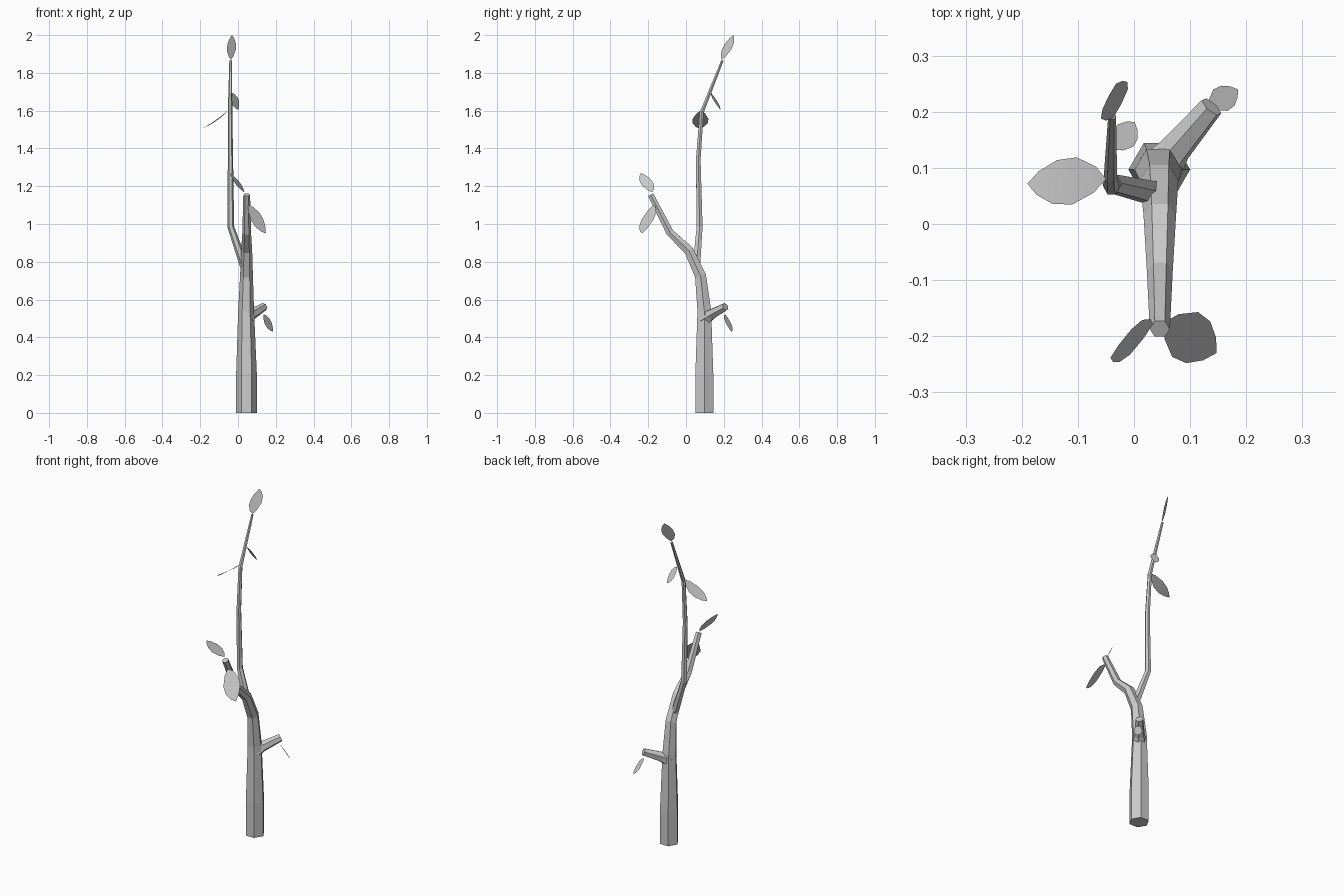
import bpy, math
from mathutils import Vector

if "Cube" in bpy.data.objects:
    bpy.data.objects.remove(bpy.data.objects["Cube"])


def make_object(name, verts, faces, smooth=False):
    mesh = bpy.data.meshes.new(name)
    mesh.from_pydata([tuple(v) for v in verts], [], faces)
    mesh.update()
    for p in mesh.polygons:
        p.use_smooth = smooth
    ob = bpy.data.objects.new(name, mesh)
    bpy.context.collection.objects.link(ob)
    return ob


def tube(name, path, sides=6):
    """Capped low-poly tube; path is a list of (x, y, z, radius)."""
    pts = [Vector(p[:3]) for p in path]
    n = len(pts)
    verts, faces = [], []
    side = Vector((1, 0, 0))
    for i, p in enumerate(pts):
        before = (p - pts[i - 1]).normalized() if i else (pts[1] - p).normalized()
        after = (pts[i + 1] - p).normalized() if i < n - 1 else before
        axis = (before + after).normalized()
        side = (side - axis * side.dot(axis)).normalized()
        other = axis.cross(side)
        for k in range(sides):
            a = math.tau * k / sides
            verts.append(p + path[i][3] * (side * math.cos(a) + other * math.sin(a)))
    for i in range(n - 1):
        for k in range(sides):
            a, b = i * sides + k, i * sides + (k + 1) % sides
            faces.append((a, b, b + sides, a + sides))
    faces.append(tuple(reversed(range(sides))))
    faces.append(tuple(range((n - 1) * sides, n * sides)))
    return make_object(name, verts, faces)


# stations along a leaf: position, fraction of half width
LEAF = [(0.14, 0.55), (0.40, 1.0), (0.65, 0.93), (0.87, 0.5)]


def leaf(name, base, tip, half, sag=0.0):
    """Thin leaf sheet from base to tip; half is the half-width vector."""
    base, tip, half = Vector(base), Vector(tip), Vector(half)
    verts = [base]
    for t, w in LEAF:
        mid = base.lerp(tip, t) - Vector((0, 0, sag * 4 * t * (1 - t)))
        verts += [mid + half * w, mid - half * w]
    verts.append(tip)
    last = len(verts) - 1
    faces = [(0, 2, 1)]
    for i in range(1, last - 2, 2):
        faces.append((i, i + 1, i + 3, i + 2))
    faces.append((last - 2, last - 1, last))
    return make_object(name, verts, faces, True)


# trunk, bending forward into the front branch
tube("trunk", [(.045, .097, 0, .055), (.045, .097, .20, .055),
               (.043, .097, .54, .042), (.045, .077, .725, .034),
               (.046, .015, .86, .029), (.046, -.085, .955, .023),
               (.046, -.187, 1.155, .018)])

# tall left branch
tube("tall_branch", [(.040, .055, .76, .024), (.022, .058, .81, .022),
                     (-.038, .072, .985, .018), (-.040, .065, 1.34, .014),
                     (-.042, .083, 1.59, .012), (-.039, .193, 1.866, .007)])

# short cut stub on the back right
tube("stub_branch", [(.045, .097, .50, .042), (.072, .132, .521, .030),
                     (.138, .209, .562, .022)])

# leaves
leaf("top_leaf", (-.037, .190, 1.87), (-.032, .250, 2.0), (.024, .026, .003))
leaf("side_leaf", (-.050, .080, 1.602), (-.190, .072, 1.505), (.004, .042, 0), .008)
leaf("small_leaf", (-.034, .132, 1.695), (.001, .182, 1.605), (.019, -.014, .010))
leaf("front_upper_leaf", (.034, -.178, 1.168), (-.042, -.238, 1.27), (.011, .031, .004))
leaf("front_lower_leaf", (.054, -.175, 1.10), (.147, -.230, .95), (.023, .040, .020))
leaf("stub_leaf", (.134, .208, .522), (.185, .240, .43), (.013, -.019, .014))
